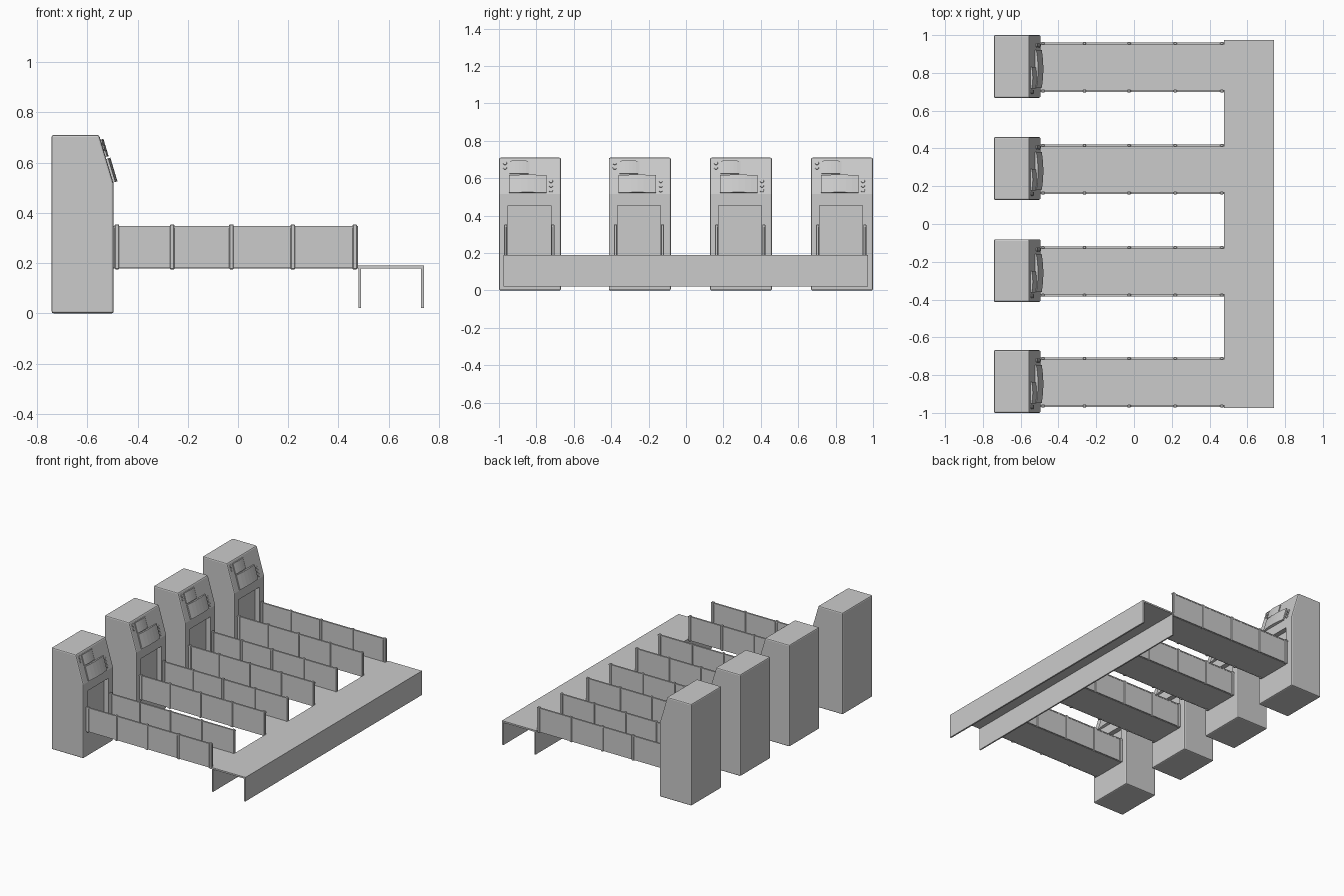
import bpy, bmesh
from mathutils import Matrix, Vector

if "Cube" in bpy.data.objects:
    bpy.data.objects.remove(bpy.data.objects["Cube"])

CENTRES = (-0.834, -0.247, 0.294, 0.834)
W = 0.332


def make_object(name, bm, matrix=None):
    bmesh.ops.recalc_face_normals(bm, faces=bm.faces)
    mesh = bpy.data.meshes.new(name)
    bm.to_mesh(mesh)
    bm.free()
    ob = bpy.data.objects.new(name, mesh)
    bpy.context.collection.objects.link(ob)
    if matrix:
        ob.matrix_world = matrix
    return ob


def add_box(bm, x0, x1, y0, y1, z0, z1):
    m = Matrix.Translation(((x0 + x1) / 2, (y0 + y1) / 2, (z0 + z1) / 2)) \
        @ Matrix.Diagonal((x1 - x0, y1 - y0, z1 - z0, 1))
    return bmesh.ops.create_cube(bm, size=1, matrix=m)


def prism(points, axis_vec):
    bm = bmesh.new()
    face = bm.faces.new([bm.verts.new(p) for p in points])
    ext = bmesh.ops.extrude_face_region(bm, geom=[face])
    verts = [g for g in ext["geom"] if isinstance(g, bmesh.types.BMVert)]
    bmesh.ops.translate(bm, verts=verts, vec=axis_vec)
    return bm


# Frame of the sloping control face: local x across, y up the slope, z outward
UP = Vector((-0.06, 0, 0.2)).normalized()
OUT = Vector((0.2, 0, 0.06)).normalized()
ACROSS = Vector((0, 1, 0))


def slope(y_centre, y, z):
    """Matrix on the sloped face at offset y from a cabinet centre and height z."""
    x = -0.495 - (z - 0.51) * 0.3
    m = Matrix((ACROSS, UP, OUT)).transposed().to_4x4()
    m.translation = (x, y_centre + y, z)
    return m


def screen(name, matrix, w, h, depth, bulge):
    # slab whose front bows gently across its width
    pts = [(-w / 2, -h / 2, -0.004), (w / 2, -h / 2, -0.004)]
    for i in range(7):
        t = 1 - i / 3
        pts.append((t * w / 2, -h / 2, depth + bulge * (1 - t * t)))
    make_object(name, prism(pts, (0, h, 0)), matrix)


def buttons(name, matrix_list):
    bm = bmesh.new()
    for m in matrix_list:
        bmesh.ops.create_cone(bm, cap_ends=True, segments=16, radius1=0.012,
                              radius2=0.010, depth=0.014, matrix=m)
    make_object(name, bm)


# Doorway cutter shared by every cabinet
bm = bmesh.new()
add_box(bm, -0.53, -0.45, -0.119, 0.111, 0.185, 0.455)
cutter = make_object("doorway_cutter", bm)

# Cabinet: side profile, chamfered, with a shallow doorway recess
profile = [(-0.742, 0), (-0.742, 0.71), (-0.553, 0.71), (-0.495, 0.515), (-0.495, 0)]
bm = prism([(x, -W / 2, z) for x, z in profile], (0, W, 0))
cabinet = make_object("cabinet_1", bm)
bev = cabinet.modifiers.new("chamfer", "BEVEL")
bev.width, bev.segments = 0.008, 2
cut = cabinet.modifiers.new("doorway", "BOOLEAN")
cut.object, cut.operation, cut.solver = cutter, "DIFFERENCE", "EXACT"
dg = bpy.context.evaluated_depsgraph_get()
mesh = bpy.data.meshes.new_from_object(cabinet.evaluated_get(dg))
cabinet.modifiers.clear()
cabinet.data = mesh
bpy.data.objects.remove(cutter)

for n, yc in enumerate(CENTRES, 1):
    ob = cabinet
    if n > 1:
        ob = bpy.data.objects.new(f"cabinet_{n}", mesh)
        bpy.context.collection.objects.link(ob)
    ob.location.y = yc

    # Screens and buttons
    screen(f"main_screen_{n}", slope(yc, -0.013, 0.567), 0.20, 0.098, 0.010, 0.009)
    screen(f"small_screen_{n}", slope(yc, -0.059, 0.656), 0.113, 0.072, 0.008, 0.006)
    spots = [(0.112, 0.585), (0.112, 0.56), (0.112, 0.535),
             (-0.134, 0.681), (-0.134, 0.656)]
    buttons(f"buttons_{n}", [slope(yc, y, z) for y, z in spots])

    # Lane floor
    lane = yc - 0.004
    bm = bmesh.new()
    add_box(bm, -0.525, 0.48, lane - 0.12, lane + 0.12, 0.179, 0.187)
    make_object(f"lane_floor_{n}", bm)

    # Side walls with top rails and posts
    for side, label in ((-1, "front"), (1, "back")):
        y = lane + side * 0.126
        bm = bmesh.new()
        add_box(bm, -0.497, 0.478, y - 0.004, y + 0.004, 0.18, 0.343)
        add_box(bm, -0.497, 0.478, y - 0.006, y + 0.006, 0.340, 0.348)
        make_object(f"{label}_wall_{n}", bm)
        bm = bmesh.new()
        for x in (-0.482, -0.262, -0.026, 0.218, 0.465):
            add_box(bm, x - 0.009, x + 0.009, y - 0.008, y + 0.008, 0.175, 0.354)
        bmesh.ops.bevel(bm, geom=bm.edges[:], offset=0.003, segments=1, affect="EDGES")
        make_object(f"{label}_wall_posts_{n}", bm)

# Long table: top with two panel legs, open at both ends
table = [(0.476, 0.19), (0.74, 0.19), (0.74, 0.022), (0.729, 0.022), (0.729, 0.179),
         (0.490, 0.179), (0.490, 0.022), (0.480, 0.022), (0.480, 0.179), (0.476, 0.179)]
make_object("long_table", prism([(x, -0.975, z) for x, z in table], (0, 1.948, 0)))
